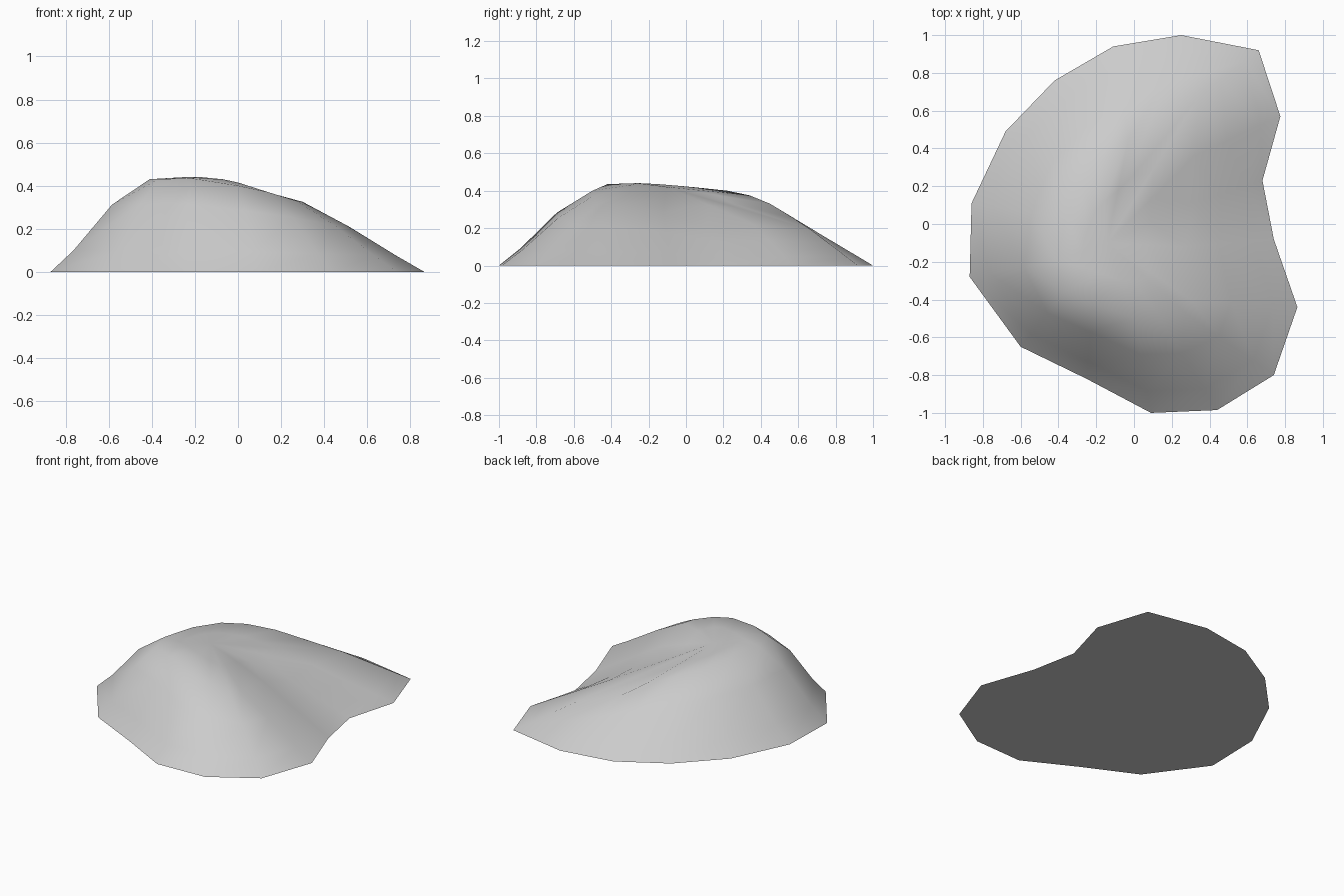
import bpy
import bmesh
import math
from mathutils import Vector

# Remove the default object
default_cube = bpy.data.objects.get("Cube")
if default_cube:
    bpy.data.objects.remove(default_cube, do_unlink=True)


def make_material(name, colour):
    material = bpy.data.materials.new(name)
    material.use_nodes = True
    material.diffuse_color = colour
    material.node_tree.nodes["Principled BSDF"].inputs["Base Color"].default_value = colour
    return material


# Each spoke of the mound: foot x, foot y, then crest x, y, z
SPOKES = [
    (.25, 1, .1, .58, .25),
    (-.11, .94, -.03, .45, .33),
    (-.42, .76, -.17, .34, .375),
    (-.68, .49, -.28, .22, .4),
    (-.86, .11, -.36, .03, .42),
    (-.87, -.28, -.41, -.2, .43),
    (-.6, -.65, -.37, -.36, .43),
    (-.25, -.82, -.22, -.42, .435),
    (.09, -1, 0, -.5, .4),
    (.44, -.985, .14, -.5, .37),
    (.74, -.8, .27, -.47, .33),
    (.865, -.44, .3, -.4, .325),
    (.74, -.08, .27, -.12, .28),
    (.68, .23, .32, .11, .21),
    (.775, .57, .32, .36, .22),
    (.66, .92, .34, .67, .19),
]
PEAK = Vector((-.24, -.34, .445))
CROWN = Vector((-.14, -.1, .42))


def spoke_points(foot_x, foot_y, crest_x, crest_y, crest_z):
    """Points from the foot up the slope and over the crest."""
    foot = Vector((foot_x, foot_y, 0))
    crest = Vector((crest_x, crest_y, crest_z))
    # Tall slopes swell near the top, low slopes stay straight
    swell = max(0, crest_z - .3) * .35
    lower = foot.lerp(crest, .23)
    upper = foot.lerp(crest, .62) + Vector((0, 0, swell))
    inner = crest.lerp(CROWN, .5)
    # Lift the inner ring towards the summit
    nearness = max(0, 1 - (inner.xy - PEAK.xy).length / .4)
    inner.z += (PEAK.z - inner.z) * nearness
    return [foot, lower, upper, crest, inner]


def build_mound():
    bm = bmesh.new()
    spokes = [[bm.verts.new(p) for p in spoke_points(*s)] for s in SPOKES]
    crown = bm.verts.new(CROWN)

    # Slope bands and the crown fan
    for index, here in enumerate(spokes):
        there = spokes[(index + 1) % len(spokes)]
        for level in range(len(here) - 1):
            bm.faces.new((here[level], there[level], there[level + 1], here[level + 1]))
        bm.faces.new((here[-1], there[-1], crown))

    # Flat underside
    bm.faces.new([spoke[0] for spoke in reversed(spokes)])
    bmesh.ops.recalc_face_normals(bm, faces=bm.faces)

    mesh = bpy.data.meshes.new("mound")
    bm.to_mesh(mesh)
    bm.free()
    mound = bpy.data.objects.new("mound", mesh)
    bpy.context.collection.objects.link(mound)
    return mound


mound = build_mound()
mound.data.materials.append(make_material("pale grey", (.6, .6, .6, 1)))

# Soft slopes with a sharp rim around the base
bpy.ops.object.select_all(action="DESELECT")
mound.select_set(True)
bpy.context.view_layer.objects.active = mound
bpy.ops.object.shade_smooth_by_angle(angle=math.radians(80))
